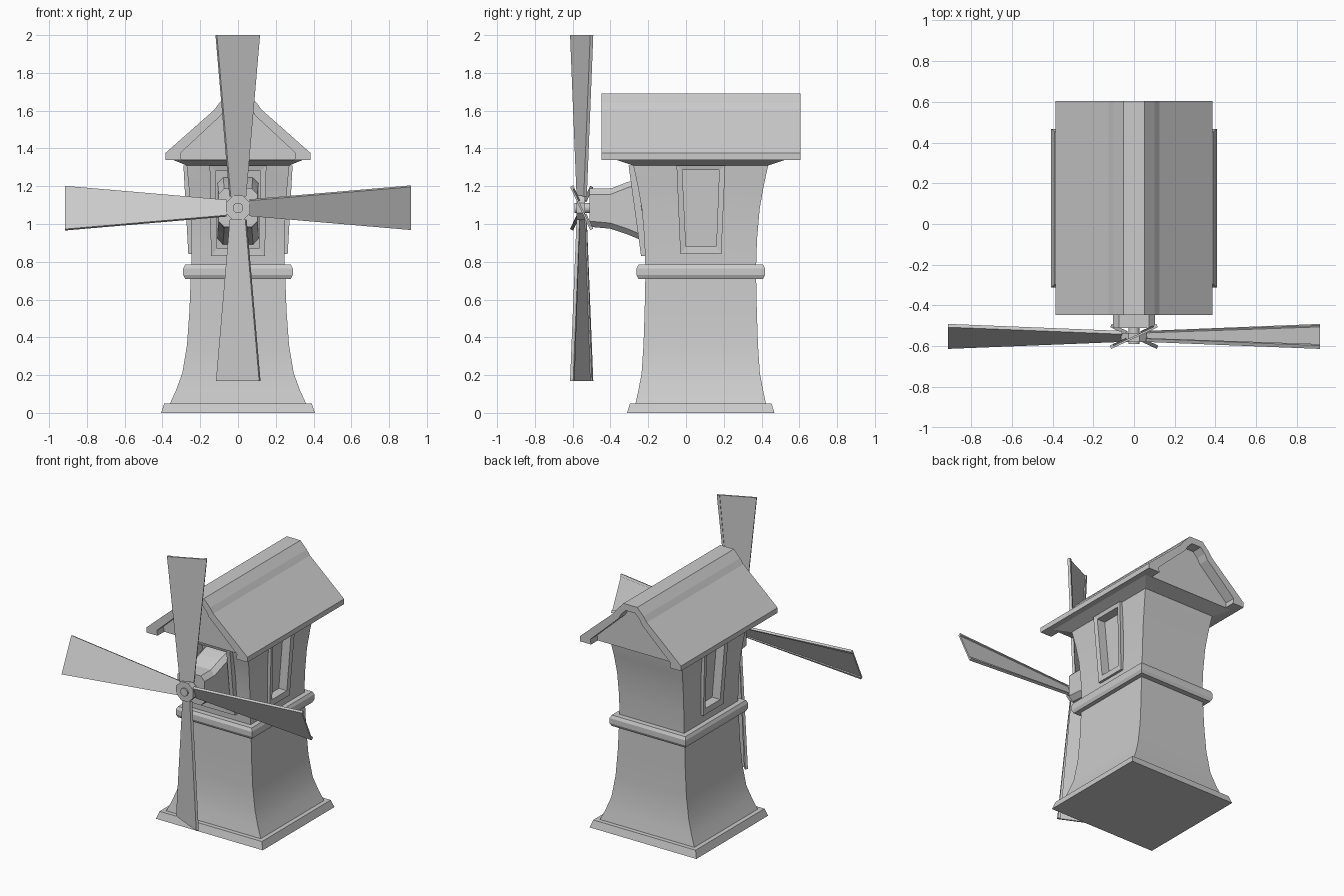
import bpy, bmesh, math
from mathutils import Matrix, Vector

if "Cube" in bpy.data.objects:
    bpy.data.objects.remove(bpy.data.objects["Cube"])

CY = 0.078          # tower centre in y
HUB = Vector((0, -0.555, 1.085))


def make(name, verts, faces, smooth=None):
    me = bpy.data.meshes.new(name)
    bm = bmesh.new()
    vs = [bm.verts.new(v) for v in verts]
    for f in faces:
        bm.faces.new([vs[i] for i in f])
    bmesh.ops.recalc_face_normals(bm, faces=bm.faces)
    bm.to_mesh(me)
    bm.free()
    ob = bpy.data.objects.new(name, me)
    bpy.context.collection.objects.link(ob)
    if smooth:
        bpy.ops.object.select_all(action='DESELECT')
        ob.select_set(True)
        bpy.context.view_layer.objects.active = ob
        bpy.ops.object.shade_smooth_by_angle(angle=math.radians(smooth))
    return ob


def loft(name, rings, smooth=None):
    """Skin equal-length closed rings and cap both ends."""
    n = len(rings[0])
    faces = [tuple(range(n)), tuple(range((len(rings) - 1) * n, len(rings) * n))]
    for r in range(len(rings) - 1):
        for i in range(n):
            j = (i + 1) % n
            faces.append((r * n + i, r * n + j, r * n + n + j, r * n + n + i))
    return make(name, [p for ring in rings for p in ring], faces, smooth)


def stack(name, levels, smooth=None):
    """Rectangular tower section from (z, half_x, half_y) levels."""
    return loft(name, [[(x * hx, CY + y * hy, z) for x, y in
                        ((-1, -1), (1, -1), (1, 1), (-1, 1))]
                       for z, hx, hy in levels], smooth)


# tower body
stack("base_plinth", [(0, .407, .39), (.05, .39, .375)])
stack("lower_tower", [(.05, .36, .345), (.12, .328, .33), (.21, .295, .313),
                      (.36, .27, .303), (.54, .257, .297), (.73, .25, .293)], 30)
stack("middle_band", [(.71, .28, .33), (.73, .29, .34), (.765, .29, .34), (.785, .28, .33)])
upper = stack("upper_tower", [(.77, .246, .293), (.92, .247, .298), (1.08, .252, .312),
                              (1.2, .261, .333), (1.31, .272, .357), (1.34, .274, .36)], 30)


# window openings: each side maps (u, outward offset, z) to space
def side_map(s):
    return lambda u, o, z: (s * (.247 + .026 * (z - .84) / .47 + o), u, z)


def front_map(u, o, z):
    return (u, -.216 - .066 * (z - .83) / .48 - o, z)


side_outer = [(-.03, .84), (.187, .84), (.208, 1.31), (-.05, 1.31)]
side_inner = [(0, .88), (.16, .88), (.176, 1.285), (-.02, 1.285)]
front_outer = [(-.143, .83), (.143, .83), (.15, 1.31), (-.15, 1.31)]
front_inner = [(-.112, .87), (.112, .87), (.118, 1.28), (-.118, 1.28)]


def window(name, fmap, outer, inner, depth, proud):
    # cut a recess in the wall
    mid = [((a + c) / 2, (b + d) / 2) for (a, b), (c, d) in zip(outer, inner)]
    cutter = loft("cutter", [[fmap(u, o, z) for u, z in mid] for o in (-depth, .1)])
    cutter.hide_render = True
    mod = upper.modifiers.new("cut", 'BOOLEAN')
    mod.operation, mod.solver, mod.object = 'DIFFERENCE', 'EXACT', cutter
    bpy.context.view_layer.objects.active = upper
    bpy.ops.object.modifier_apply(modifier=mod.name)
    bpy.data.objects.remove(cutter)
    # raised frame lining the recess
    loops = [(outer, -.015), (outer, proud), (inner, proud - .005), (inner, -depth)]
    verts = [fmap(u, o, z) for quad, o in loops for u, z in quad]
    faces = []
    for r in range(4):
        q = (r + 1) % 4
        for i in range(4):
            j = (i + 1) % 4
            faces.append((r * 4 + i, r * 4 + j, q * 4 + j, q * 4 + i))
    make(name, verts, faces)


window("left_window_frame", side_map(-1), side_outer, side_inner, .05, .016)
window("right_window_frame", side_map(1), side_outer, side_inner, .05, .016)
window("front_window_frame", front_map, front_outer, front_inner, .05, .022)

# roof: flared cornice, gable core and overhanging shell
stack("roof_cornice", [(1.31, .272, .357), (1.342, .35, .453)])
gable = [(-.35, 1.34), (.35, 1.34), (.35, 1.36), (.095, 1.585), (.04, 1.65),
         (-.04, 1.65), (-.095, 1.585), (-.35, 1.36)]
loft("gable_core", [[(x, y, z) for x, z in gable] for y in (CY - .453, CY + .453)])
outer = [(.385, 1.34), (.385, 1.375), (.125, 1.605), (.1, 1.64), (.052, 1.69)]
inner = [(.035, 1.645), (.07, 1.61), (.09, 1.575), (.305, 1.375), (.3, 1.34)]
roof = (outer + [(-x, z) for x, z in outer[::-1]] +
        [(-x, z) for x, z in inner] + inner[::-1])
roof = [p for p in roof]
half = outer + inner
# mirrored half shells joined along the ridge by one closed outline
loft("roof_shell", [[(x, y, z) for x, z in
                     outer + [(-x, z) for x, z in reversed(outer)] +
                     [(-x, z) for x, z in reversed(inner)] + inner]
                    for y in (-.447, .605)])


# shaft housing: chamfered box narrowing towards the sails
def chamfer(y, hx, z0, z1, c):
    return [(-hx + c, y, z0), (hx - c, y, z0), (hx, y, z0 + c), (hx, y, z1 - c),
            (hx - c, y, z1), (-hx + c, y, z1), (-hx, y, z1 - c), (-hx, y, z0 + c)]


loft("shaft_housing", [chamfer(-.17, .11, .89, 1.255, .03), chamfer(-.25, .108, .92, 1.24, .03),
                       chamfer(-.31, .106, .945, 1.222, .03), chamfer(-.4, .103, .975, 1.187, .03),
                       chamfer(-.51, .103, .985, 1.187, .03)])


def drum(name, r, y0, y1, n):
    ang = [2 * math.pi * (i + .5) / n for i in range(n)]
    return loft(name, [[(r * math.cos(a), y, HUB.z + r * math.sin(a)) for a in ang]
                       for y in (y0, y1)], 40)


drum("shaft", .028, -.59, -.5, 12)
drum("hub", .07, -.58, -.535, 8)

# four sails: tapered pitched blades with thin rims on the back
R0, R1, W0, W1 = .06, .915, .045, .126
PITCH = Matrix.Rotation(math.radians(25), 4, 'X')


def strip(name, turn, a, b, t0, t1):
    """Blade slab between width fractions a and b, thickness t0 to t1."""
    rings = [[(r, t, w * f) for t, f in ((t0, a), (t0, b), (t1, b), (t1, a))]
             for r, w in ((R0, W0), (R1, W1))]
    m = (Matrix.Translation(HUB) @ Matrix.Rotation(math.radians(-90 * turn), 4, 'Y')
         @ PITCH)
    loft(name, [[m @ Vector(p) for p in ring] for ring in rings])


for k in range(4):
    strip(f"sail_{k + 1}", k, -1, 1, -.006, .004)
    for tag, s in (("a", -1), ("b", 1)):
        strip(f"sail_{k + 1}_rim_{tag}", k, .86 * s, s, .003, .012)
